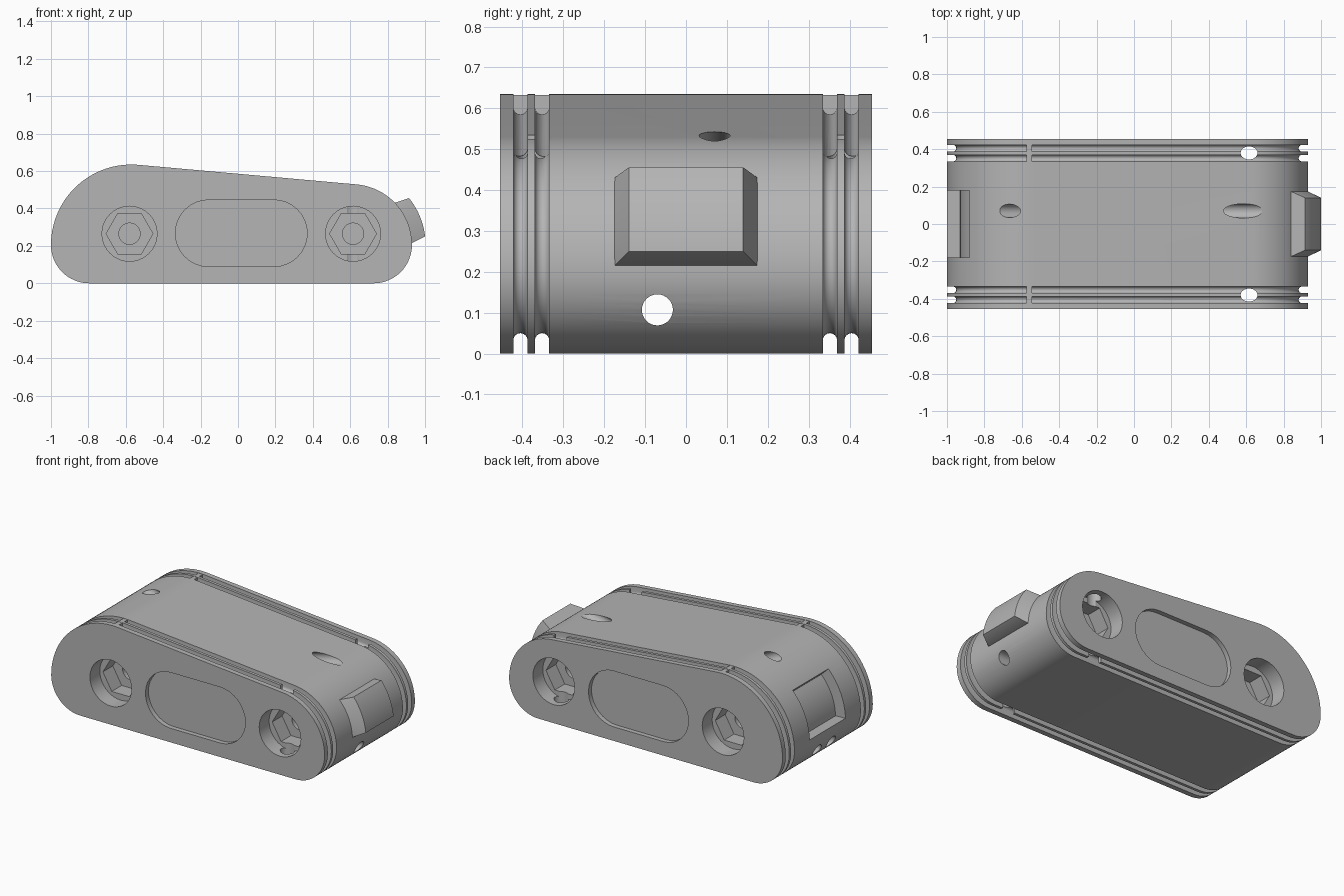
import bpy, bmesh
from math import sin, cos, radians, pi, acos, degrees
from mathutils import Vector

cube = bpy.data.objects.get("Cube")
if cube:
    bpy.data.objects.remove(cube, do_unlink=True)

grey = bpy.data.materials.new("light_grey")
grey.use_nodes = True
grey.diffuse_color = (0.46, 0.46, 0.46, 1)
grey.node_tree.nodes["Principled BSDF"].inputs["Base Color"].default_value = (0.46, 0.46, 0.46, 1)


def loft(name, rings):
    """Closed solid through a list of matching point rings."""
    bm = bmesh.new()
    rows = [[bm.verts.new(p) for p in ring] for ring in rings]
    n = len(rows[0])
    for a, b in zip(rows, rows[1:]):
        for i in range(n):
            j = (i + 1) % n
            bm.faces.new((a[i], a[j], b[j], b[i]))
    bm.faces.new(rows[0][::-1])
    bm.faces.new(rows[-1])
    bmesh.ops.recalc_face_normals(bm, faces=bm.faces)
    mesh = bpy.data.meshes.new(name)
    bm.to_mesh(mesh)
    bm.free()
    mesh.materials.append(grey)
    ob = bpy.data.objects.new(name, mesh)
    bpy.context.collection.objects.link(ob)
    return ob


def arc(x, z, r, start, end, steps=16):
    angles = [radians(start + (end - start) * i / steps) for i in range(steps + 1)]
    return [(x + r * cos(a), z + r * sin(a)) for a in angles]


# Body outline, shrunk evenly by an inset
MID = 0.205
TILT = degrees(acos(0.105 / 1.175))


def outline(inset):
    pts = arc(0.605, MID, 0.325 - inset, 0, TILT, 24)
    pts += arc(-0.57, MID, 0.43 - inset, TILT, 180, 28)
    pts += arc(-0.795, MID, 0.205 - inset, 180, 270)[1:]
    pts += arc(0.725, MID, 0.205 - inset, 270, 360)[:-1]
    return pts


# Sections across the width, with two round-bottomed grooves near each face
GROOVES = (0.352, 0.405)
HALF = 0.0175
sections = [(-0.455, 0)]
for y in (-0.405, -0.352, 0.352, 0.405):
    sections.append((y - HALF, 0))
    for i in range(9):
        a = pi * i / 8
        sections.append((y - HALF * cos(a), 0.0325 + HALF * sin(a)))
    sections.append((y + HALF, 0))
sections.append((0.455, 0))
body = loft("body", [[(x, y, z) for x, z in outline(d)] for y, d in sections])

cutters = []


def bore(start, end, rx, ry=None):
    """Round cutter between two points."""
    start, end = Vector(start), Vector(end)
    q = (end - start).to_track_quat('Z', 'Y')
    ring = [q @ Vector((px, pz * (ry or rx) / rx, 0)) for px, pz in arc(0, 0, rx, 0, 360, 32)[:-1]]
    cutters.append(loft("bore_cutter", [[start + p for p in ring], [end + p for p in ring]]))


def prism(pts, y0, y1):
    cutters.append(loft("recess_cutter", [[(x, y, z) for x, z in pts] for y in (y0, y1)]))


# Stepped bolt pockets and the rounded panel recess on both faces
for side in (-1, 1):
    for x in (-0.58, 0.615):
        prism(arc(x, 0.265, 0.147, 0, 360, 40)[:-1], side * 0.5, side * 0.355)
        prism(arc(x, 0.265, 0.125, 0, 360, 6)[:-1], side * 0.5, side * 0.255)
        prism(arc(x, 0.265, 0.057, 0, 360, 24)[:-1], side * 0.5, side * 0.12)
    panel = arc(0.192, 0.2675, 0.178, -90, 90) + arc(-0.157, 0.2675, 0.178, 90, 270)
    prism(panel, side * 0.5, side * 0.425)
    # Upright pin hole
    bore((0.615, side * 0.38, -0.1), (0.615, side * 0.38, 0.8), 0.045, 0.035)

# Cord channels: one level, one slanted, one short from the high end
bore((-1.2, -0.07, 0.107), (1.2, -0.07, 0.107), 0.038)
bore((-1.2, 0.07, 0.045), (0.95, 0.07, 0.632), 0.038)
bore((-0.80, 0.07, 0.69), (-0.42, 0.07, 0.50), 0.036)


def sweep(name, x, stations):
    """Sections of (y, radius) points turned about a cross axis at x."""
    return loft(name, [[(x + r * cos(radians(a)), y, MID + r * sin(radians(a))) for y, r in sec]
                       for a, sec in stations])


# Socket in the high end
slot = [(-0.18, 0.36), (-0.18, 0.5), (0.18, 0.5), (0.18, 0.36)]
cutters.append(sweep("socket_cutter", -0.57, [(136 + 3 * i, slot) for i in range(15)]))

for c in cutters:
    m = body.modifiers.new("cut", 'BOOLEAN')
    m.operation, m.solver, m.object = 'DIFFERENCE', 'EXACT', c
    c.hide_render = True
bpy.context.view_layer.update()
cut_mesh = bpy.data.meshes.new_from_object(
    body.evaluated_get(bpy.context.evaluated_depsgraph_get()))
body.modifiers.clear()
body.data = cut_mesh
for c in cutters:
    bpy.data.objects.remove(c, do_unlink=True)

# Chamfered key on the low end
low = [(-0.175, 0.30), (-0.175, 0.322), (-0.174, 0.325), (0.174, 0.325), (0.175, 0.322), (0.175, 0.30)]
high = [(-0.175, 0.30), (-0.175, 0.325), (-0.14, 0.398), (0.14, 0.398), (0.175, 0.325), (0.175, 0.30)]
stations = [(1.8, low)] + [(6.5 + 2.5 * i, high) for i in range(14)] + [(44, low)]
key = sweep("end_key", 0.605, stations)

# Stops bridging the grooves on the top
stops = []
for y in GROOVES:
    for s in (-1, 1):
        ring = [(s * y - HALF, 0.56), (s * y + HALF, 0.56), (s * y + HALF, 0.633), (s * y - HALF, 0.633)]
        stops.append(loft("groove_stop", [[(x, py, z) for py, z in ring] for x in (-0.575, -0.545)]))

# Smooth curved walls, keep crisp edges
bpy.ops.object.select_all(action='DESELECT')
for ob in [body, key] + stops:
    ob.select_set(True)
bpy.context.view_layer.objects.active = body
bpy.ops.object.shade_smooth_by_angle(angle=radians(25))
